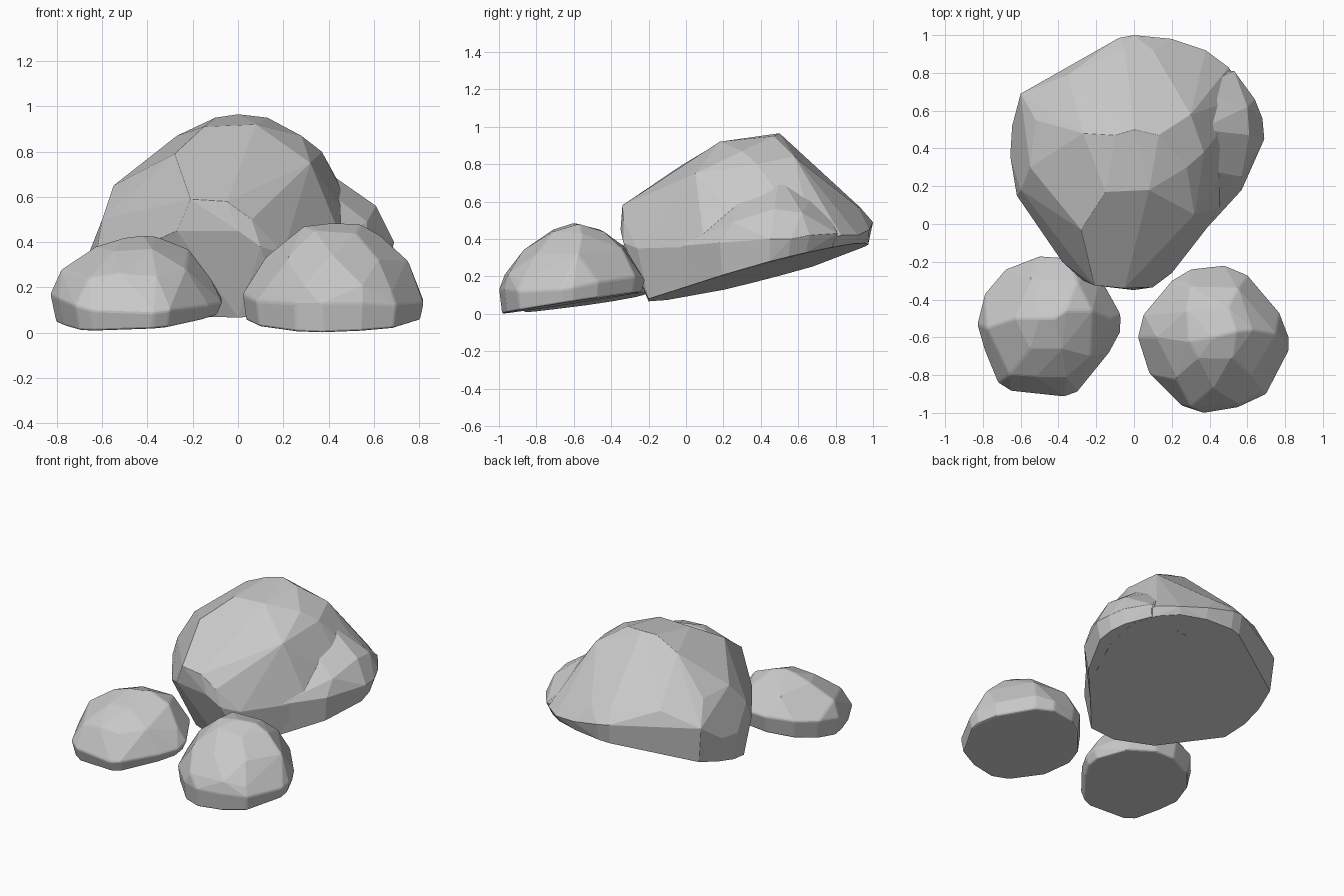
import bpy, bmesh

stone = bpy.data.materials.new("grey stone")
stone.diffuse_color = (0.58, 0.58, 0.58, 1)


def hull(name, points):
    """Faceted convex stone wrapped around the given points."""
    bm = bmesh.new()
    for p in points:
        bm.verts.new(p)
    res = bmesh.ops.convex_hull(bm, input=bm.verts)
    junk = {g for g in res["geom_interior"] + res["geom_unused"] if isinstance(g, bmesh.types.BMVert)}
    bmesh.ops.delete(bm, geom=list(junk), context='VERTS')
    bmesh.ops.dissolve_limit(bm, angle_limit=0.09, verts=bm.verts, edges=bm.edges)
    bmesh.ops.recalc_face_normals(bm, faces=bm.faces)
    me = bpy.data.meshes.new(name)
    bm.to_mesh(me)
    bm.free()
    me.materials.append(stone)
    ob = bpy.data.objects.new(name, me)
    bpy.context.collection.objects.link(ob)
    return ob


def base_ring(rim, centre, inset, plane, chamfer=False):
    """Flat tilted underside: the rim pulled inwards onto a sloping plane."""
    a, b, c = plane
    ring = []
    for x, y, _ in rim:
        x = centre[0] + (x - centre[0]) * inset
        y = centre[1] + (y - centre[1]) * inset
        if chamfer:  # undercut front and front left corner
            y = max(y, -0.2 + 0.9 * max(0, -x - 0.15))
        ring.append((x, y, a + b * x + c * y))
    return ring


def soften(ob, width):
    m = ob.modifiers.new("worn edges", 'BEVEL')
    m.width = width
    m.segments = 2
    m.limit_method = 'ANGLE'
    m.angle_limit = 0.35


# Large boulder: main mass
big_plane = (0.118, 0.07, 0.258)
rim = [(0.60, 0.45, 0.34), (0.60, 0.68, 0.38), (0.50, 0.83, 0.42), (0.38, 0.92, 0.42),
       (0.20, 0.98, 0.45), (0.0, 1.0, 0.49), (-0.08, 0.985, 0.50), (-0.60, 0.69, 0.50),
       (-0.645, 0.52, 0.38), (-0.655, 0.36, 0.36), (-0.62, 0.15, 0.38), (-0.38, -0.20, 0.40),
       (-0.27, -0.30, 0.45), (0.0, -0.35, 0.45), (0.10, -0.335, 0.38), (0.20, -0.26, 0.35),
       (0.48, 0.10, 0.36)]
crown = [(-0.21, -0.325, 0.59), (-0.05, -0.34, 0.58), (0.06, -0.335, 0.50),
         (-0.28, -0.03, 0.79), (-0.15, 0.17, 0.91), (0.08, 0.18, 0.92), (0.0, 0.50, 0.965),
         (0.13, 0.47, 0.95), (-0.10, 0.47, 0.95), (-0.27, 0.48, 0.87), (0.28, 0.30, 0.87),
         (0.32, 0.05, 0.75), (0.37, 0.38, 0.80), (0.30, 0.58, 0.84), (-0.55, 0.30, 0.65),
         (-0.60, 0.18, 0.50), (-0.52, 0.55, 0.64), (0.10, 0.92, 0.57), (-0.05, 0.93, 0.57),
         (-0.35, 0.79, 0.60)]
base = base_ring(rim, (0.0, 0.35), 0.96, big_plane, True)
boulder = hull("large_boulder", rim + crown + base)

# Large boulder: shoulder bulging out on its right side
srim = [(0.69, 0.45, 0.40), (0.68, 0.56, 0.40), (0.64, 0.66, 0.42), (0.53, 0.81, 0.43),
        (0.20, 0.80, 0.45), (0.10, 0.30, 0.40), (0.35, -0.06, 0.36), (0.57, 0.18, 0.38)]
scrown = [(0.61, 0.47, 0.56), (0.57, 0.25, 0.49), (0.35, 0.50, 0.74), (0.60, 0.62, 0.54),
          (0.30, 0.30, 0.70), (0.42, 0.12, 0.48), (0.30, 0.70, 0.66)]
shoulder = hull("boulder_shoulder", srim + scrown + base_ring(srim, (0.25, 0.4), 0.93, big_plane))
union = boulder.modifiers.new("join shoulder", 'BOOLEAN')
union.operation = 'UNION'
union.solver = 'EXACT'
union.object = shoulder
bpy.context.view_layer.objects.active = boulder
bpy.ops.object.modifier_apply(modifier=union.name)
bpy.data.objects.remove(shoulder)
soften(boulder, 0.01)

# Small front left rock
rim = [(-0.83, -0.53, 0.17), (-0.79, -0.37, 0.20), (-0.68, -0.24, 0.22), (-0.50, -0.17, 0.23),
       (-0.35, -0.18, 0.23), (-0.18, -0.28, 0.20), (-0.07, -0.48, 0.15), (-0.07, -0.57, 0.13),
       (-0.13, -0.68, 0.12), (-0.30, -0.89, 0.10), (-0.37, -0.915, 0.09), (-0.65, -0.885, 0.10),
       (-0.72, -0.84, 0.12), (-0.79, -0.67, 0.15)]
crown = [(-0.50, -0.50, 0.42), (-0.42, -0.50, 0.43), (-0.36, -0.46, 0.425), (-0.22, -0.46, 0.37),
         (-0.63, -0.50, 0.38), (-0.78, -0.55, 0.28), (-0.66, -0.80, 0.24), (-0.52, -0.81, 0.26),
         (-0.36, -0.81, 0.25), (-0.23, -0.70, 0.28), (-0.55, -0.66, 0.36), (-0.38, -0.66, 0.37),
         (-0.30, -0.30, 0.35), (-0.55, -0.28, 0.34), (-0.12, -0.50, 0.24)]
left = hull("front_left_rock",
            rim + crown + base_ring(rim, (-0.45, -0.54), 0.93, (0.16, 0.05, 0.14)))
soften(left, 0.01)

# Small front right rock
rim = [(0.02, -0.60, 0.17), (0.05, -0.48, 0.20), (0.20, -0.30, 0.22), (0.30, -0.24, 0.21),
       (0.48, -0.22, 0.18), (0.60, -0.27, 0.20), (0.77, -0.47, 0.17), (0.82, -0.60, 0.14),
       (0.82, -0.67, 0.13), (0.70, -0.90, 0.12), (0.55, -0.97, 0.13), (0.37, -1.0, 0.13),
       (0.25, -0.96, 0.13), (0.08, -0.79, 0.14)]
crown = [(0.29, -0.62, 0.47), (0.42, -0.60, 0.485), (0.54, -0.57, 0.48), (0.63, -0.56, 0.43),
         (0.28, -0.46, 0.45), (0.50, -0.44, 0.44), (0.75, -0.58, 0.32), (0.22, -0.82, 0.33),
         (0.42, -0.87, 0.34), (0.62, -0.80, 0.32), (0.30, -0.97, 0.21), (0.55, -0.95, 0.21),
         (0.68, -0.88, 0.18), (0.12, -0.60, 0.33), (0.30, -0.33, 0.36), (0.55, -0.34, 0.35),
         (0.34, -0.71, 0.45), (0.52, -0.71, 0.44)]
right = hull("front_right_rock",
             rim + crown + base_ring(rim, (0.42, -0.61), 0.96, (0.147, 0.015, 0.155)))
soften(right, 0.01)
